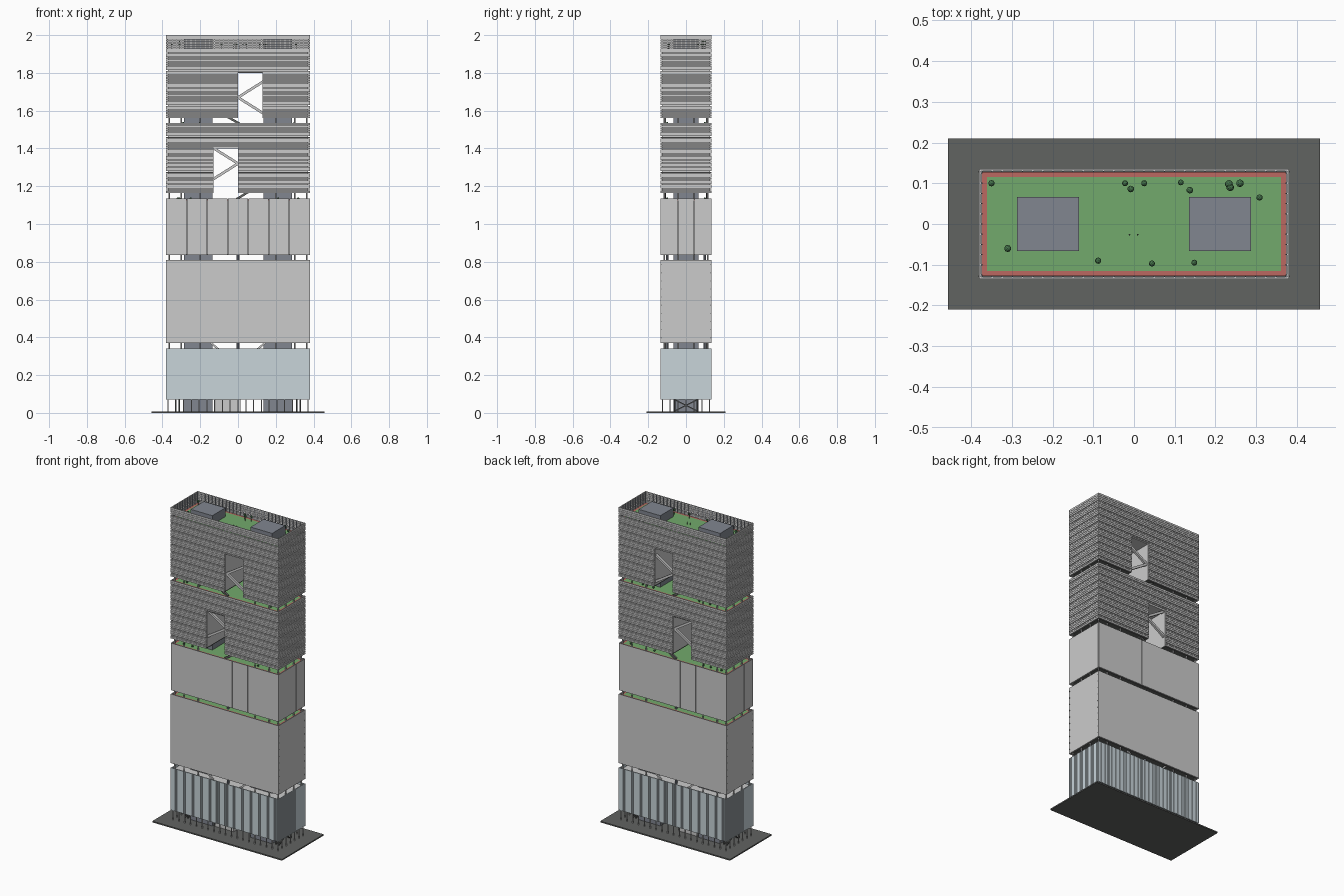
import bpy, bmesh, math, random
from mathutils import Matrix, Vector

if "Cube" in bpy.data.objects:
    bpy.data.objects.remove(bpy.data.objects["Cube"])

random.seed(4)
HX, HY = 0.38, 0.135          # tower half sizes
IX, IY = 0.371, 0.126         # inner body half sizes


def mat(name, r, g, b):
    m = bpy.data.materials.new(name)
    m.diffuse_color = (r, g, b, 1)
    m.use_nodes = True
    m.node_tree.nodes["Principled BSDF"].inputs["Base Color"].default_value = m.diffuse_color
    return m


GLASS = mat("pale_glass", 0.58, 0.66, 0.70)
GREEN = mat("turf", 0.17, 0.40, 0.15)
RED = mat("track_red", 0.50, 0.14, 0.12)
CORE = mat("core_slate", 0.22, 0.24, 0.28)
DARK = mat("dark_grey", 0.12, 0.125, 0.12)
LEAF = mat("leaf", 0.06, 0.17, 0.07)


class Part:
    """Collects simple solids into one named object."""

    def __init__(self, name, material=None):
        self.name, self.material, self.bm = name, material, bmesh.new()

    def box(self, x0, x1, y0, y1, z0, z1):
        m = Matrix.Translation(((x0 + x1) / 2, (y0 + y1) / 2, (z0 + z1) / 2))
        m = m @ Matrix.Diagonal((x1 - x0, y1 - y0, z1 - z0, 1))
        bmesh.ops.create_cube(self.bm, size=1, matrix=m)

    def post(self, x, y, z0, z1, r, sides=8):
        bmesh.ops.create_cone(self.bm, cap_ends=True, segments=sides, radius1=r, radius2=r,
                              depth=z1 - z0, matrix=Matrix.Translation((x, y, (z0 + z1) / 2)))

    def beam(self, a, b, w):
        a, b = Vector(a), Vector(b)
        d = b - a
        m = Matrix.Translation((a + b) / 2) @ d.to_track_quat('Z', 'Y').to_matrix().to_4x4()
        bmesh.ops.create_cube(self.bm, size=1, matrix=m @ Matrix.Diagonal((w, w, d.length, 1)))

    def ball(self, x, y, z, r):
        bmesh.ops.create_icosphere(self.bm, subdivisions=2, radius=r,
                                   matrix=Matrix.Translation((x, y, z)))

    def ring(self, hx, hy, t, z0, z1):
        for s in (-1, 1):
            y0, y1 = sorted((s * hy, s * (hy - t)))
            self.box(-hx, hx, y0, y1, z0, z1)
            x0, x1 = sorted((s * hx, s * (hx - t)))
            self.box(x0, x1, -hy + t, hy - t, z0, z1)

    def done(self):
        me = bpy.data.meshes.new(self.name)
        self.bm.to_mesh(me)
        self.bm.free()
        if self.material:
            me.materials.append(self.material)
        ob = bpy.data.objects.new(self.name, me)
        bpy.context.collection.objects.link(ob)
        return ob


def spread(half, pitch):
    n = round(2 * half / pitch)
    return [-half + 2 * half * i / n for i in range(n + 1)]


# bottom, top, deck height, through-opening (x0, x1, top)
BLOCKS = [(0.07, 0.34, 0.328, None), (0.37, 0.81, 0.80, None), (0.835, 1.135, 1.125, None),
          (1.165, 1.535, 1.525, (-0.13, 0.0, 1.40)), (1.56, 2.0, 1.925, (0.0, 0.13, 1.80))]

# base plate
p = Part("base_plate", DARK)
p.box(-0.457, 0.457, -0.21, 0.21, 0, 0.008)
p.done()

# two lift cores running the full height
for side, s in (("left", -1), ("right", 1)):
    p = Part(side + "_core", CORE)
    x0, x1 = sorted((s * 0.135, s * 0.287))
    p.box(x0, x1, -0.066, 0.066, 0.008, 1.985)
    p.done()

# inner bodies, soffits and decks
for i, (z0, z1, deck, hole) in enumerate(BLOCKS, 1):
    p, soffit = Part(f"body_{i}"), Part(f"soffit_{i}", DARK)
    spans = [(-IX, IX)]
    if hole:
        spans = [(-IX, hole[0]), (hole[1], IX)]
        p.box(hole[0], hole[1], -IY, IY, hole[2], deck)
    for a, b in spans:
        p.box(a, b, -IY, IY, z0 + 0.006, deck)
        soffit.box(a, b, -IY, IY, z0, z0 + 0.006)
    p.done()
    soffit.done()
    if i > 1:
        p = Part(f"turf_{i}", GREEN)
        p.box(-0.361, 0.361, -0.115, 0.115, deck, deck + 0.004)
        p.done()
        p = Part(f"running_track_{i}", RED)
        p.ring(0.374, 0.127, 0.013, deck, deck + 0.004)
        p.done()

# lowest facade: glass with fine upright fins
z0, z1 = BLOCKS[0][:2]
p = Part("facade_1_glass", GLASS)
p.ring(HX - 0.002, HY - 0.002, 0.004, z0, z1)
for s in (-1, 1):
    for x in spread(HX - 0.001, 0.01):
        p.box(x - 0.001, x + 0.001, s * (HY - 0.001) - 0.001, s * (HY - 0.001) + 0.001, z0, z1)
    for y in spread(HY - 0.001, 0.01):
        p.box(s * (HX - 0.001) - 0.001, s * (HX - 0.001) + 0.001, y - 0.001, y + 0.001, z0, z1)
p.done()

# second facade: plain skin with floor clips at the corners
z0, z1 = BLOCKS[1][:2]
p = Part("facade_2_skin")
p.ring(HX, HY, 0.005, z0, z1)
p.done()
p = Part("corner_clips", DARK)
for k in range(10):
    z = z0 + 0.025 + k * 0.043
    for sx in (-1, 1):
        for sy in (-1, 1):
            p.box(sx * (HX - 0.001) - 0.002, sx * (HX - 0.001) + 0.002,
                  sy * 0.128 - 0.002, sy * 0.128 + 0.002, z, z + 0.006)
p.done()

# third facade: upright panels with narrow joints
z0, z1 = BLOCKS[2][:2]
p = Part("facade_3_panels")
for s in (-1, 1):
    y0, y1 = sorted((s * HY, s * (HY - 0.005)))
    xs = spread(HX, 0.11)
    for a, b in zip(xs, xs[1:]):
        p.box(a + 0.0006, b - 0.0006, y0, y1, z0, z1)
    x0, x1 = sorted((s * HX, s * (HX - 0.005)))
    ys = spread(HY - 0.005, 0.09)
    for a, b in zip(ys, ys[1:]):
        p.box(x0, x1, a + 0.0006, b - 0.0006, z0, z1)
p.done()

# two upper facades: horizontal louvres, interrupted by the openings
for i in (3, 4):
    z0, z1, deck, hole = BLOCKS[i]
    p = Part(f"facade_{i + 1}_louvres")
    n = round((z1 - z0) / 0.0115)
    step = (z1 - z0) / n
    for k in range(n):
        a = z0 + k * step
        b = a + step * (0.62 if k % 4 == 1 else 0.86)
        if k == n - 1:
            b = z1
        for s in (-1, 1):
            y0, y1 = sorted((s * HY, s * (HY - 0.005)))
            cut = a < hole[2] - 0.003
            for xa, xb in ([(-HX, hole[0]), (hole[1], HX)] if cut else [(-HX, HX)]):
                p.box(xa, xb, y0, y1, a, b)
            x0, x1 = sorted((s * HX, s * (HX - 0.005)))
            p.box(x0, x1, -HY + 0.005, HY - 0.005, a, b)
    p.done()

# posts carrying the roof screen
p = Part("roof_screen_posts", CORE)
for s in (-1, 1):
    for x in spread(0.373, 0.025):
        p.box(x - 0.0015, x + 0.0015, s * 0.1285 - 0.0017, s * 0.1285 + 0.0017, 1.925, 1.998)
    for y in spread(0.125, 0.025):
        p.box(s * 0.3735 - 0.0017, s * 0.3735 + 0.0017, y - 0.0015, y + 0.0015, 1.925, 1.998)
p.done()

# columns in the open storeys between blocks
p = Part("gap_columns")
for lo, hi in zip(BLOCKS, BLOCKS[1:]):
    for y in (-0.115, -0.04, 0.04, 0.115):
        for x in (-0.365, -0.30, -0.2, 0.2, 0.30, 0.365):
            if abs(x) > 0.25 or abs(y) > 0.1:
                p.post(x, y, lo[2], hi[0] + 0.003, 0.004)
p.done()
p = Part("centre_columns", CORE)
for lo, hi in ((0, 1), (1, 2)):
    for y in (-0.1, 0.1):
        p.post(0, y, BLOCKS[lo][2], BLOCKS[hi][0] + 0.003, 0.007)
p.done()

# chevron braces in the openings and stubs in the gaps
p, q = Part("chevron_braces"), Part("gap_braces", DARK)
for y in (-0.112, 0.112):
    for e in (-0.085, 0.085):
        p.beam((0, y, 1.32), (-0.135, y, 1.32 + e), 0.014)
        p.beam((0, y, 1.67), (0.135, y, 1.67 + e), 0.014)
    q.beam((-0.01, y, 1.13), (0.055, y, 1.17), 0.012)
    q.beam((0.01, y, 1.53), (-0.06, y, 1.57), 0.012)
    for s in (-1, 1):
        p.beam((s * 0.095, y, 0.33), (s * 0.145, y, 0.372), 0.01)
p.done()
q.done()

# ground storey: slim columns, lobby and cross-braced end frames
p = Part("ground_columns")
for s in (-1, 1):
    for x in spread(0.37, 0.04):
        p.post(x, s * 0.125, 0.008, 0.073, 0.003, 6)
    for y in spread(0.085, 0.0425):
        p.post(s * 0.37, y, 0.008, 0.073, 0.003, 6)
p.done()
p = Part("lobby")
p.box(-0.12, 0.012, -0.06, 0.06, 0.008, 0.072)
p.done()
p = Part("ground_end_braces", DARK)
for x in (-0.33, -0.31, 0.31, 0.33):
    p.beam((x, -0.06, 0.01), (x, 0.06, 0.07), 0.006)
    p.beam((x, 0.06, 0.01), (x, -0.06, 0.07), 0.006)
    for y in (-0.06, 0.06):
        p.post(x, y, 0.008, 0.072, 0.004)
p.done()

# trees on the roof and low shrubs on the lower decks
trees = [(-0.35, 0.1), (-0.022, 0.1), (-0.008, 0.086), (0.025, 0.1), (0.115, 0.102),
         (0.137, 0.083), (0.233, 0.098), (0.236, 0.09), (0.26, 0.1), (0.308, 0.065),
         (-0.31, -0.06), (-0.088, -0.09), (0.044, -0.097), (0.148, -0.095)]
trunks, crowns = Part("tree_trunks", DARK), Part("tree_crowns", LEAF)
for x, y in trees:
    r = random.uniform(0.007, 0.01)
    trunks.post(x, y, 1.929, 1.955, 0.0015, 6)
    crowns.ball(x, y, 1.957, r)
for deck in (1.129, 1.529):
    for k in range(8):
        x, y = random.uniform(0.15, 0.35) * random.choice((-1, 1)), random.choice((-0.1, 0.1))
        crowns.ball(x, y, deck + 0.006, 0.006)
trunks.done()
crowns.done()

# two small standing figures on the roof lawn
p = Part("roof_figures", DARK)
for x in (-0.011, 0.009):
    p.post(x, -0.026, 1.929, 1.942, 0.002, 6)
    p.ball(x, -0.026, 1.944, 0.002)
p.done()
